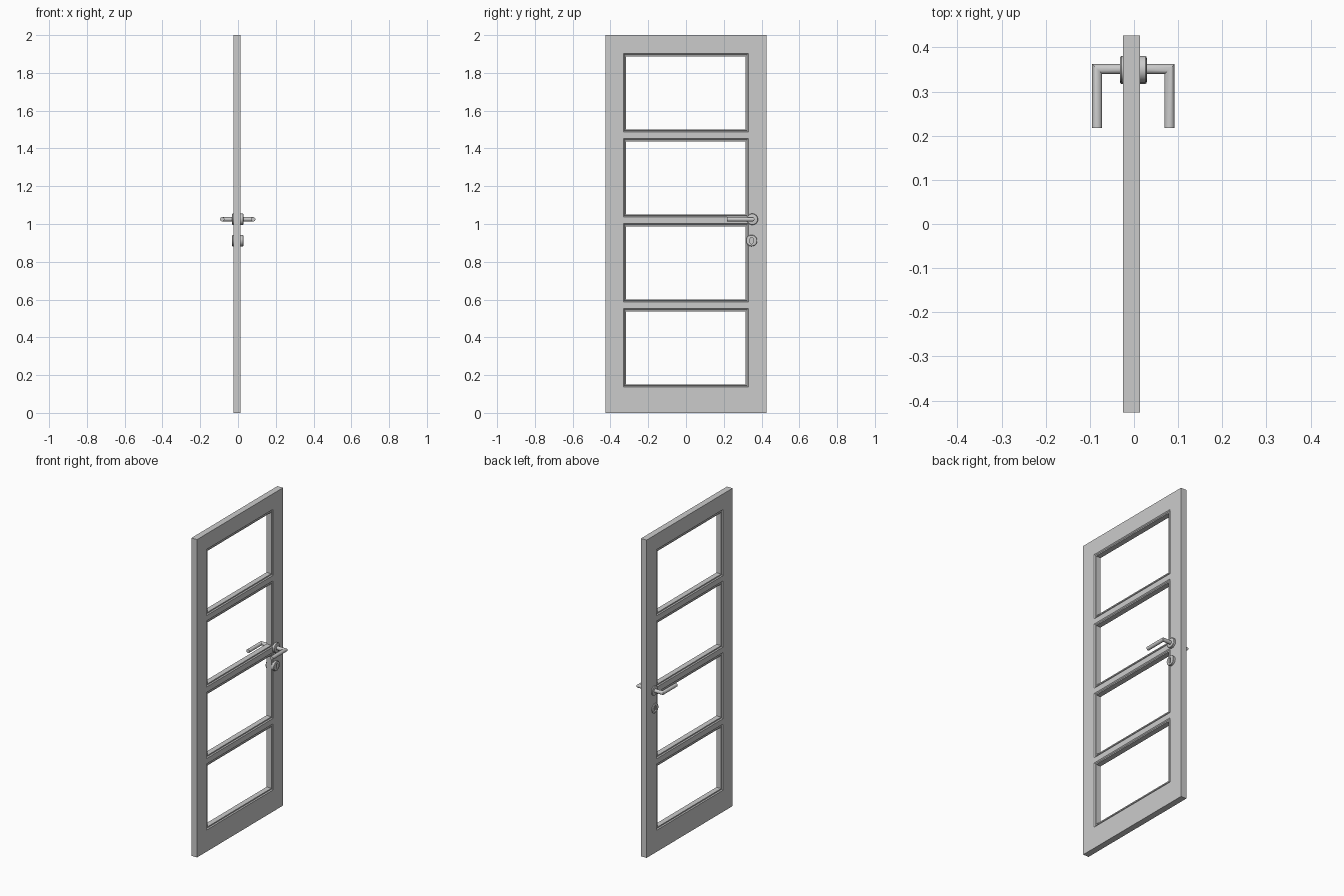
import bpy, bmesh, math
from mathutils import Vector, Matrix

if "Cube" in bpy.data.objects:
    bpy.data.objects.remove(bpy.data.objects["Cube"])

X0, X1 = -0.025, 0.014       # slab faces
MID = -0.0015                # mirror plane of the fittings


def finish(bm, name, smooth=False):
    bmesh.ops.remove_doubles(bm, verts=bm.verts, dist=1e-6)
    bmesh.ops.recalc_face_normals(bm, faces=bm.faces)
    me = bpy.data.meshes.new(name)
    bm.to_mesh(me)
    bm.free()
    ob = bpy.data.objects.new(name, me)
    bpy.context.collection.objects.link(ob)
    if smooth:
        bpy.ops.object.select_all(action='DESELECT')
        ob.select_set(True)
        bpy.context.view_layer.objects.active = ob
        bpy.ops.object.shade_smooth_by_angle(angle=math.radians(30))
    return ob


def bridge(bm, rings, caps=False):
    vs = [[bm.verts.new(p) for p in r] for r in rings]
    n = len(vs[0])
    for a, b in zip(vs, vs[1:]):
        for i in range(n):
            j = (i + 1) % n
            bm.faces.new((a[i], a[j], b[j], b[i]))
    if caps:
        bm.faces.new(vs[0])
        bm.faces.new(vs[-1])


def rect(x, y0, y1, z0, z1, d=0):
    return [(x, y0 + d, z0 + d), (x, y1 - d, z0 + d),
            (x, y1 - d, z1 - d), (x, y0 + d, z1 - d)]


# Door leaf: grid of stiles and rails with four moulded openings
ys = [-0.427, -0.332, 0.33, 0.427]
zs = [0.0]
for k in range(4):
    zs += [0.136 + 0.45 * k, 0.552 + 0.45 * k]
zs.append(2.0)
# opening moulding: (inset, depth below the face)
mould = [(0, 0), (0.006, 0.006), (0.008, 0.003), (0.015, 0.003)]
profile = [(d, X1 - h) for d, h in mould] + [(d, X0 + h) for d, h in reversed(mould)]
bm = bmesh.new()
for i in range(3):
    for k in range(len(zs) - 1):
        cell = (ys[i], ys[i + 1], zs[k], zs[k + 1])
        if i == 1 and k % 2 == 1:
            bridge(bm, [rect(x, *cell, d) for d, x in profile])
        else:
            for x in (X0, X1):
                bm.faces.new([bm.verts.new(p) for p in rect(x, *cell)])
# outer edges of the leaf
for k in range(len(zs) - 1):
    for y in (ys[0], ys[-1]):
        bm.faces.new([bm.verts.new(p) for p in ((X0, y, zs[k]), (X1, y, zs[k]),
                                                (X1, y, zs[k + 1]), (X0, y, zs[k + 1]))])
for i in range(3):
    for z in (zs[0], zs[-1]):
        bm.faces.new([bm.verts.new(p) for p in ((X0, ys[i], z), (X1, ys[i], z),
                                                (X1, ys[i + 1], z), (X0, ys[i + 1], z))])
finish(bm, "door_leaf")


def ring(x, y, z, r, n=48, flat=1.0, tall=0.0):
    # circle in the YZ plane, optionally stretched into a slot
    pts = []
    for i in range(n):
        a = 2 * math.pi * (i + 0.5) / n
        c, s = math.cos(a), math.sin(a)
        pts.append((x, y + r * c * flat, z + r * s + math.copysign(tall, s)))
    return pts


LOCK_Y, HANDLE_Z, KEY_Z = 0.351, 1.025, 0.912
KEY_Y = 0.347
for sgn, side in ((1, "right"), (-1, "left")):
    def X(d):
        return MID + sgn * d

    # Handle rose
    bm = bmesh.new()
    bridge(bm, [ring(X(d), LOCK_Y, HANDLE_Z, r) for d, r in
                ((0.010, 0.030), (0.027, 0.030), (0.0295, 0.028), (0.0305, 0.025))], True)
    finish(bm, "handle_rose_" + side, True)

    # Lever: round bar with a mitred corner
    R, n, cx = 0.0115, 32, 0.082
    bm = bmesh.new()
    rings = [[], [], []]
    for i in range(n):
        a = 2 * math.pi * i / n
        c, s = R * math.cos(a), R * math.sin(a)
        rings[0].append((X(0.012), LOCK_Y + c, HANDLE_Z + s))
        rings[1].append((X(cx + c), LOCK_Y + c, HANDLE_Z + s))
        rings[2].append((X(cx + c), 0.218, HANDLE_Z + s))
    bridge(bm, rings, True)
    finish(bm, "lever_handle_" + side, True)

    # Key escutcheon with a recessed slot
    bm = bmesh.new()
    k = (KEY_Y, KEY_Z)
    bridge(bm, [ring(X(0.010), *k, 0.030), ring(X(0.027), *k, 0.030),
                ring(X(0.0295), *k, 0.028), ring(X(0.0305), *k, 0.025),
                ring(X(0.0305), *k, 0.007, tall=0.010),
                ring(X(0.018), *k, 0.007, tall=0.010)], True)
    finish(bm, "key_escutcheon_" + side, True)
